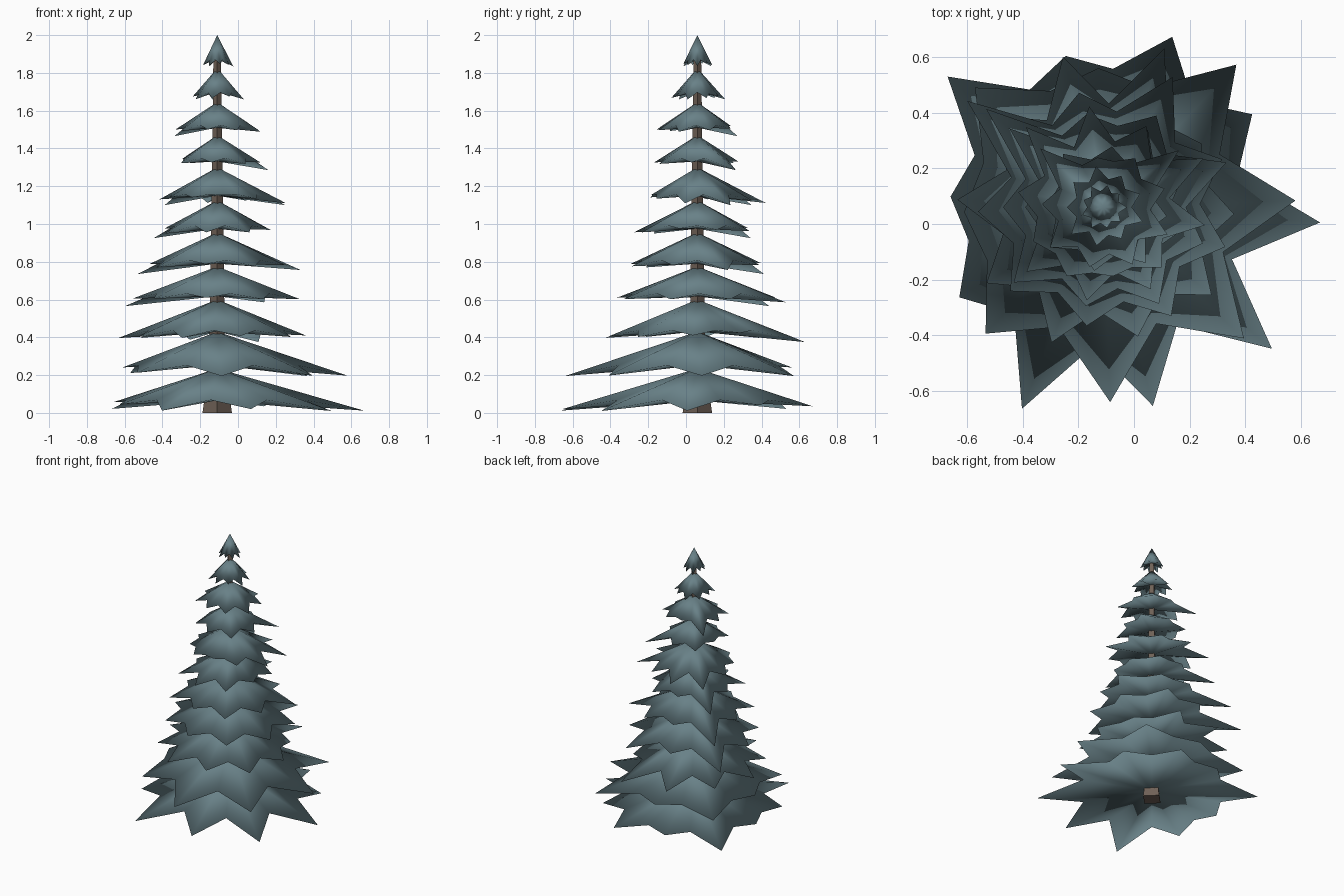
import bpy, bmesh, math

if "Cube" in bpy.data.objects:
    bpy.data.objects.remove(bpy.data.objects["Cube"])

CX, CY = -0.11, 0.06  # trunk axis


def material(name, rgb):
    m = bpy.data.materials.new(name)
    m.diffuse_color = (*rgb, 1)
    m.use_nodes = True
    m.node_tree.nodes["Principled BSDF"].inputs["Base Color"].default_value = m.diffuse_color
    return m


needles = material("needle_blue_green", (0.14, 0.22, 0.245))
bark = material("bark_brown", (0.16, 0.12, 0.095))


def finish(bm, name, mat, smooth):
    bmesh.ops.recalc_face_normals(bm, faces=bm.faces)
    me = bpy.data.meshes.new(name)
    bm.to_mesh(me)
    bm.free()
    for p in me.polygons:
        p.use_smooth = smooth
    me.materials.append(mat)
    ob = bpy.data.objects.new(name, me)
    ob.location = (CX, CY, 0)
    bpy.context.collection.objects.link(ob)


def branch_tier(name, apex, low, start, radii):
    """Closed star-shaped cone: long tips with notches between, shallow underside."""
    bm = bmesh.new()
    n, rmax, drop = len(radii), max(radii), apex - low
    notch = 0.73 * sum(radii) / n
    top = bm.verts.new((0, 0, apex))
    under = bm.verts.new((0, 0, apex - 0.75 * drop))
    rim = []
    for i, tip in enumerate(radii):
        for r, k in ((tip, i), (notch, i + 0.5)):
            a = math.radians(start + 360 * k / n)
            z = apex - drop * (r / rmax) ** 0.65
            rim.append(bm.verts.new((r * math.cos(a), r * math.sin(a), z)))
    for i, v in enumerate(rim):
        w = rim[(i + 1) % len(rim)]
        bm.faces.new((top, v, w))
        bm.faces.new((under, w, v))
    finish(bm, name, needles, True)


# Branch tiers from bottom to top: apex z, tip z, first tip angle, tip radii
tiers = [
    (0.235, 0.01, -4, (.78, .63, .66, .56, .73, .55, .61, .78, .735, .79)),
    (0.43, 0.195, 2, (.69, .70, .50, .63, .50, .62, .70, .69)),
    (0.60, 0.375, -3, (.47, .42, .61, .56, .52, .525, .50, .52, .48, .50)),
    (0.775, 0.565, 142, (.62, .45, .45, .43, .46, .46, .46, .53, .42)),
    (0.955, 0.735, 140, (.55, .36, .42, .36, .40, .38, .47, .38, .34)),
    (1.125, 0.925, 140, (.44, .28, .36, .34, .34, .28, .30, .32, .27)),
    (1.30, 1.10, 98, (.365, .40, .31, .28, .28, .25, .30, .37, .40, .33)),
    (1.47, 1.285, 37, (.34, .22, .24, .19, .24, .23, .25, .23)),
    (1.645, 1.465, 137, (.31, .22, .24, .22, .23, .25, .23, .21, .18)),
    (1.825, 1.66, 20, (.14, .13, .15) * 3),
    (2.0, 1.835, 0, (.085, .075, .08) * 3),
]
for i, t in enumerate(tiers):
    branch_tier(f"branch_tier_{i + 1}", *t)

# Four-sided trunk with a flared foot
bm = bmesh.new()
rings = []
for r, z in ((0.078, 0), (0.042, 0.25), (0.02, 1.9)):
    rings.append([bm.verts.new((r * math.cos(k * math.pi / 2), r * math.sin(k * math.pi / 2), z))
                  for k in range(4)])
for a, b in zip(rings, rings[1:]):
    for k in range(4):
        bm.faces.new((a[k], a[(k + 1) % 4], b[(k + 1) % 4], b[k]))
bm.faces.new(rings[0][::-1])
bm.faces.new(rings[-1])
finish(bm, "trunk", bark, False)
